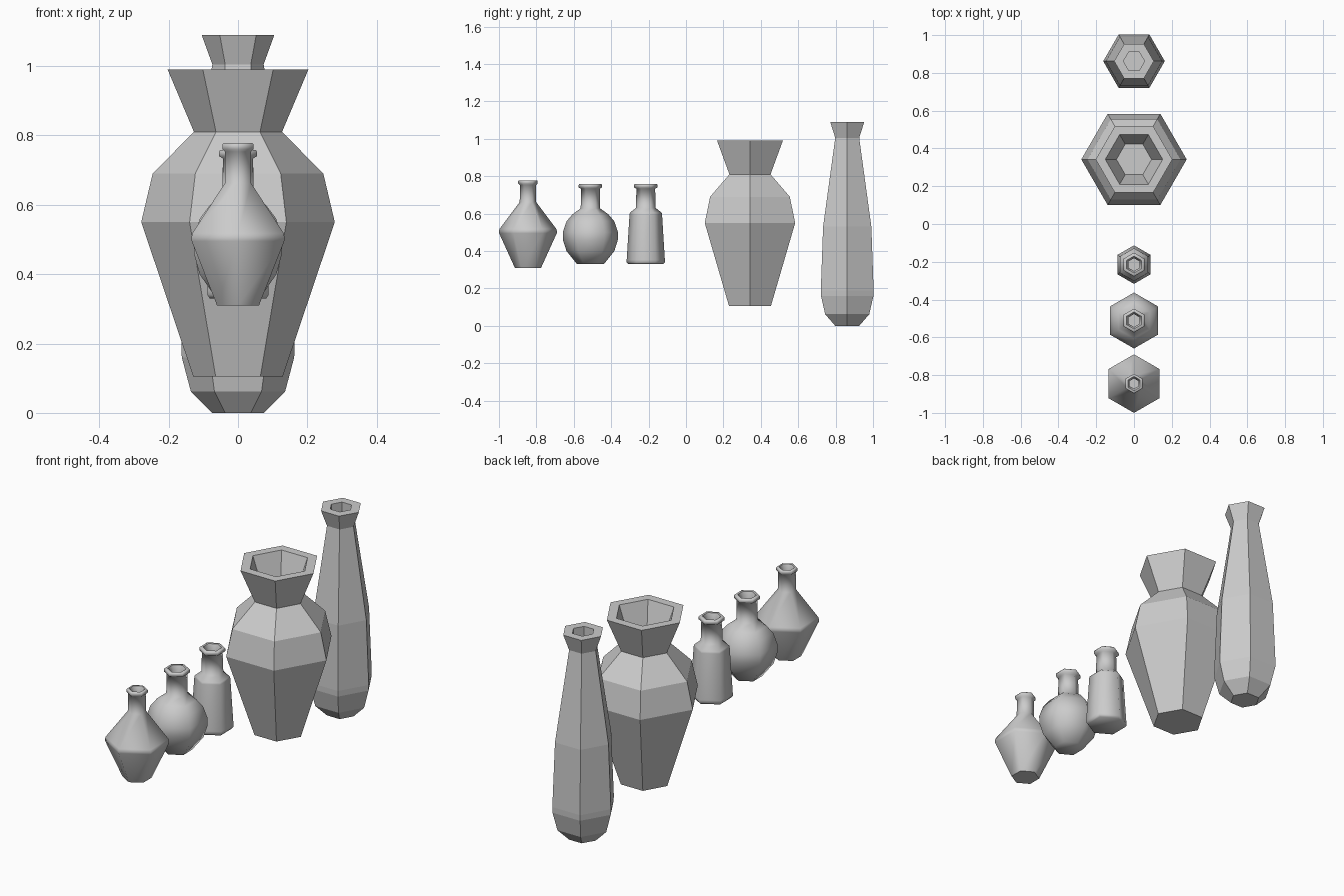
import bpy, bmesh, math

if "Cube" in bpy.data.objects:
    bpy.data.objects.remove(bpy.data.objects["Cube"])

SIDES = 6


def vessel(name, y, profile, turn, smooth=False):
    """Six-sided lathe of (radius, z) points, from the base, over the rim, to the hole floor."""
    bm = bmesh.new()
    rings = []
    for r, z in profile:
        angles = [turn + i * math.tau / SIDES for i in range(SIDES)]
        rings.append([bm.verts.new((r * math.cos(a), r * math.sin(a), z)) for a in angles])
    for low, high in zip(rings, rings[1:]):
        for i in range(SIDES):
            j = (i + 1) % SIDES
            bm.faces.new((low[i], low[j], high[j], high[i]))
    bm.faces.new(rings[0][::-1])
    bm.faces.new(rings[-1])
    bm.normal_update()
    mesh = bpy.data.meshes.new(name)
    bm.to_mesh(mesh)
    bm.free()
    obj = bpy.data.objects.new(name, mesh)
    obj.location = (0, y, 0)
    bpy.context.collection.objects.link(obj)
    if smooth:
        bpy.ops.object.select_all(action='DESELECT')
        obj.select_set(True)
        bpy.context.view_layer.objects.active = obj
        bpy.ops.object.shade_smooth_by_angle(angle=math.radians(62))
    return obj


def lip(neck, flare, z_top):
    """Straight neck top, rounded lip and tapering mouth of a small bottle."""
    return [(neck, z_top - 0.025), (flare, z_top - 0.018), (flare, z_top - 0.005),
            (flare - 0.004, z_top), (neck - 0.005, z_top),
            (neck - 0.016, z_top - 0.03), (neck - 0.016, z_top - 0.11)]


# Tall slender vase
vessel("tall_vase", 0.862, [
    (0.074, 0), (0.136, 0.062), (0.162, 0.16), (0.163, 0.19), (0.149, 0.53),
    (0.074, 1.005), (0.105, 1.09), (0.056, 1.09), (0.056, 1.0)], 0)

# Wide flared vase
vessel("wide_vase", 0.342, [
    (0.129, 0.105), (0.279, 0.55), (0.246, 0.69), (0.127, 0.81),
    (0.203, 0.99), (0.152, 0.99), (0.093, 0.82)], 0)

# Small bottles, turned so a corner faces the front
vessel("straight_bottle", -0.215, [
    (0.094, 0.33), (0.102, 0.34), (0.102, 0.353), (0.087, 0.595), (0.085, 0.605),
    (0.053, 0.63)] + lip(0.05, 0.063, 0.758), math.pi / 2, True)

vessel("round_bottle", -0.511, [
    (0.072, 0.33), (0.128, 0.40), (0.146, 0.457), (0.148, 0.50), (0.127, 0.56),
    (0.095, 0.597), (0.052, 0.628)] + lip(0.05, 0.063, 0.758), math.pi / 2, True)

vessel("diamond_bottle", -0.845, [
    (0.07, 0.31), (0.154, 0.495), (0.155, 0.505), (0.152, 0.518),
    (0.044, 0.662)] + lip(0.043, 0.052, 0.778), math.pi / 2, True)
